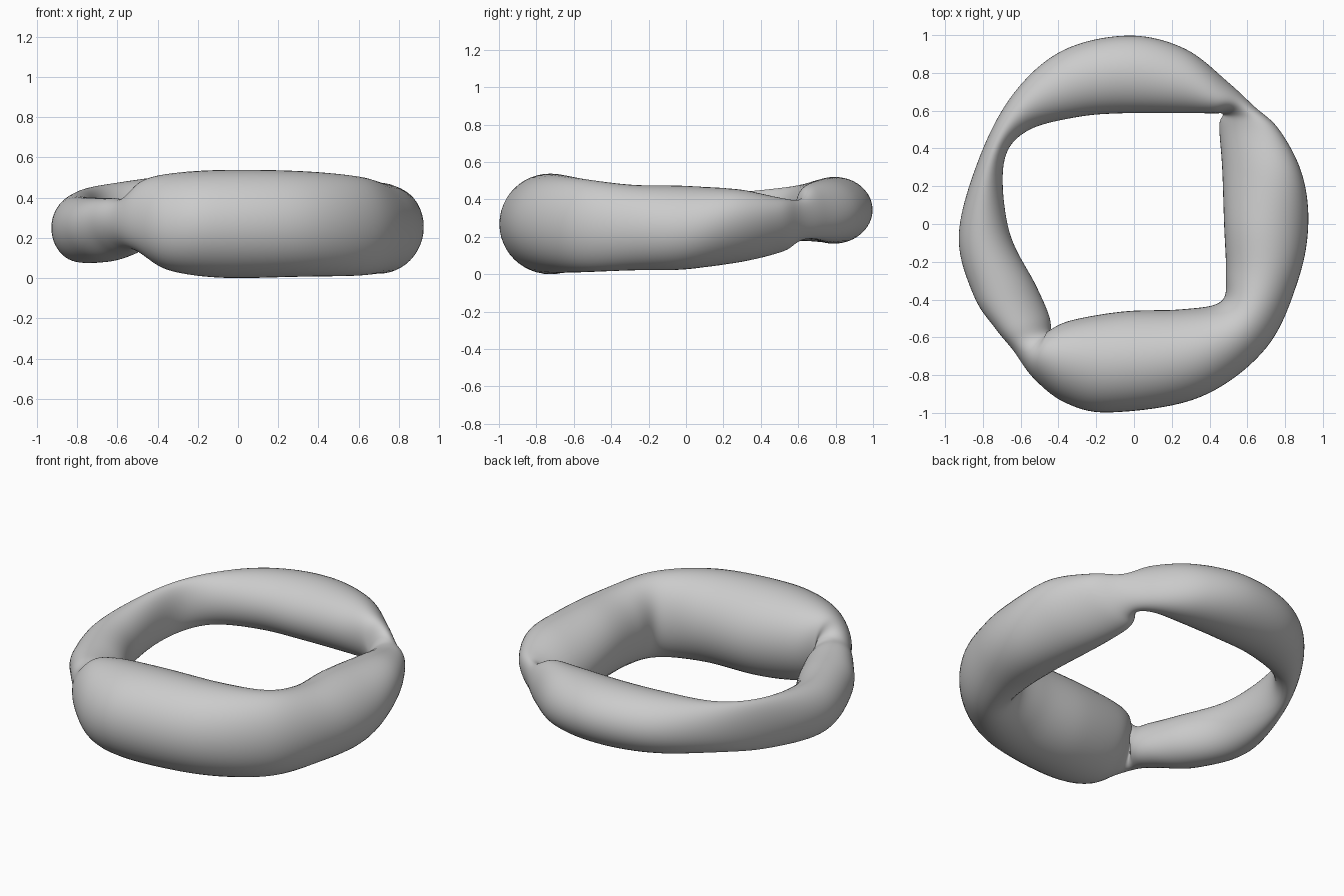
import bpy
import bmesh
from math import cos, sin, pi
from mathutils import Vector

STEPS = 10   # rings between two stations
SIDES = 48   # vertices around each ring

default_cube = bpy.data.objects.get("Cube")
if default_cube:
    bpy.data.objects.remove(default_cube)

# Stations around the ring: inner edge x y z, outer edge x y z, half height
stations = [
    # full front body and rounded front corner
    (-.05, -.46, .27, -.12, -1, .27, .27),
    (.25, -.45, .27, .35, -.92, .27, .265),
    (.46, -.41, .26, .7, -.66, .26, .25),
    # side body, thinning and leaning toward the first fold
    (.485, -.26, .25, .87, -.3, .25, .23),
    (.475, 0, .25, .925, 0, .25, .225),
    (.465, .3, .21, .89, .27, .31, .19),
    (.45, .52, .2, .77, .5, .33, .13),
    (.47, .58, .25, .64, .62, .32, .11),
    # back body
    (.42, .585, .35, .5, .75, .31, .14),
    (.25, .585, .35, .27, .93, .33, .17),
    (-.05, .585, .34, -.03, 1, .345, .18),
    (-.3, .565, .34, -.38, .92, .34, .17),
    (-.57, .49, .32, -.64, .69, .33, .15),
    # slim neck and second side body
    (-.69, .32, .28, -.82, .35, .3, .155),
    (-.66, -.04, .24, -.93, -.06, .25, .165),
    (-.52, -.32, .22, -.85, -.38, .26, .16),
    (-.45, -.48, .22, -.73, -.56, .29, .14),
    # second fold, swelling back into the front body
    (-.44, -.56, .24, -.64, -.67, .29, .13),
    (-.46, -.57, .33, -.53, -.82, .28, .17),
    (-.34, -.51, .3, -.36, -.95, .26, .24),
]


def blend(p, q, r, s, t):
    """Smooth curve through q and r."""
    return [b + t * (c - a + t * (2 * a - 5 * b + 4 * c - d
            + t * (3 * (b - c) + d - a))) / 2
            for a, b, c, d in zip(p, q, r, s)]


def section(values):
    """Leaning oval between an inner edge and an outer edge."""
    inner, outer = Vector(values[:3]), Vector(values[3:6])
    centre, reach = (inner + outer) / 2, (outer - inner) / 2
    rise = Vector((0, 0, values[6]))
    turns = [2 * pi * i / SIDES for i in range(SIDES)]
    return [centre + reach * cos(a) + rise * sin(a) for a in turns]


# Skin the closed loop of sections
bm = bmesh.new()
rings = []
count = len(stations)
for i in range(count):
    around = [stations[(i + k) % count] for k in (-1, 0, 1, 2)]
    for step in range(STEPS):
        points = section(blend(*around, step / STEPS))
        rings.append([bm.verts.new(p) for p in points])
for ring, following in zip(rings, rings[1:] + rings[:1]):
    for j in range(SIDES):
        k = (j + 1) % SIDES
        face = bm.faces.new((ring[j], following[j], following[k], ring[k]))
        face.smooth = True
bmesh.ops.recalc_face_normals(bm, faces=bm.faces)

# Soften the joins, then stand the ring on the ground
for _ in range(4):
    bmesh.ops.smooth_vert(bm, verts=bm.verts, factor=.5, use_axis_x=True,
                          use_axis_y=True, use_axis_z=True)
low = min(v.co.z for v in bm.verts)
bmesh.ops.translate(bm, verts=bm.verts, vec=(0, 0, -low))

mesh = bpy.data.meshes.new("twisted_ring")
bm.to_mesh(mesh)
bm.free()
twisted_ring = bpy.data.objects.new("twisted_ring", mesh)
bpy.context.collection.objects.link(twisted_ring)

# Plain grey finish
grey = bpy.data.materials.new("plain_grey")
grey.use_nodes = True
colour = (.6, .6, .6, 1)
grey.diffuse_color = colour
grey.node_tree.nodes["Principled BSDF"].inputs["Base Color"].default_value = colour
mesh.materials.append(grey)
